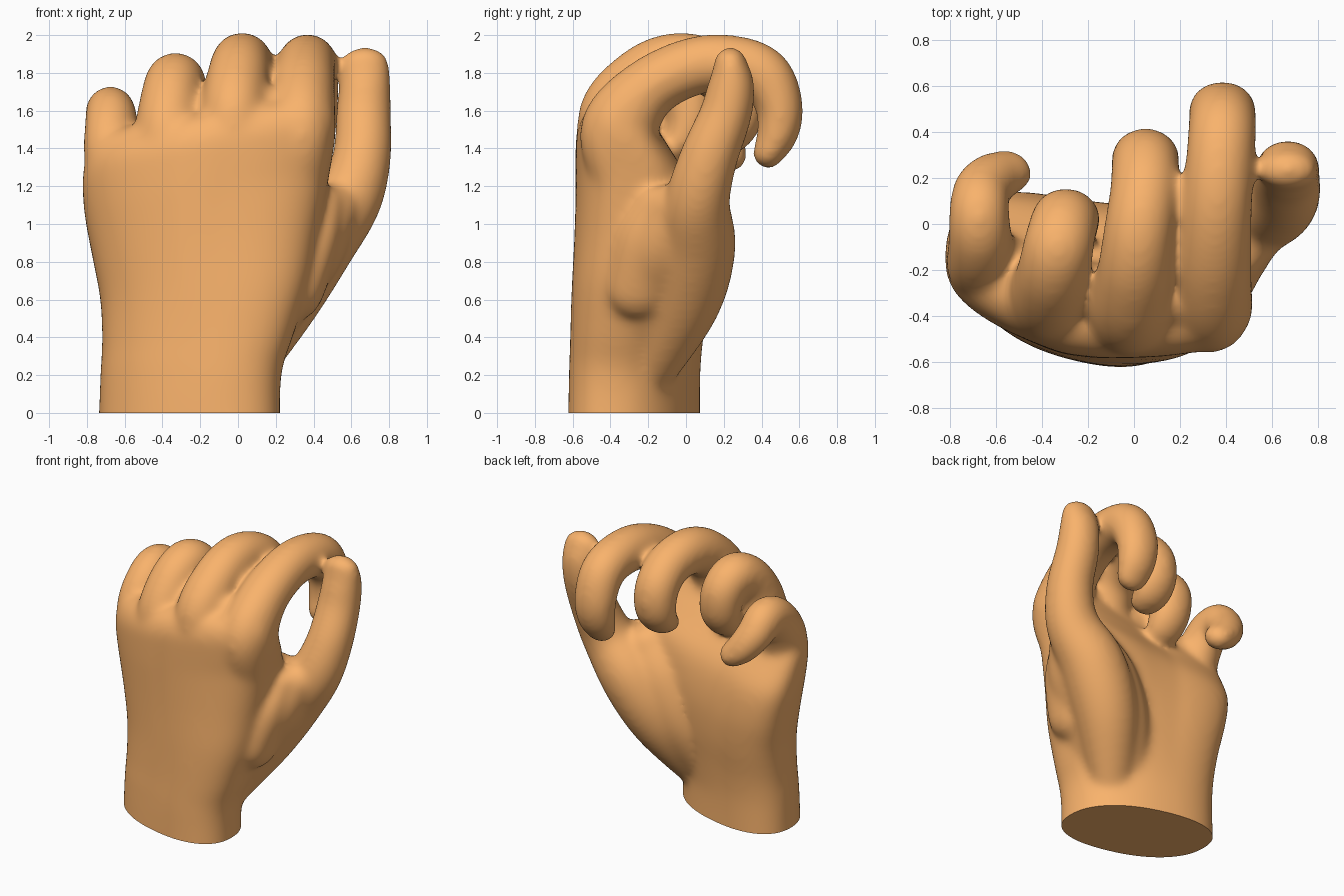
import bpy, bmesh, math
from mathutils import Vector

SEG = 28

def loft(bm, rings):
    """Skin a list of point rings and close both ends."""
    loops = [[bm.verts.new(p) for p in r] for r in rings]
    for a, b in zip(loops, loops[1:]):
        for i in range(len(a)):
            j = (i + 1) % len(a)
            bm.faces.new((a[i], a[j], b[j], b[i]))
    bm.faces.new(loops[0][::-1])
    bm.faces.new(loops[-1])

def spline(pts, steps):
    """Catmull-Rom samples through tuples of any size."""
    p = [pts[0]] + list(pts) + [pts[-1]]
    out = []
    for k in range(1, len(p) - 2):
        for s in range(steps):
            t = s / steps
            out.append([0.5 * (2 * b + (c - a) * t + (2 * a - 5 * b + 4 * c - d) * t * t
                               + (3 * b - a - 3 * c + d) * t ** 3)
                        for a, b, c, d in zip(p[k - 1], p[k], p[k + 1], p[k + 2])])
    return out + [list(pts[-1])]

def digit(bm, pts, side=(1, 0, 0)):
    """Sweep an oval along (x, y, z, half width, half depth), with domed ends."""
    s = spline(pts, 6)
    pos = [Vector(q[:3]) for q in s]
    n = len(s)
    tan = [(pos[min(i + 1, n - 1)] - pos[max(i - 1, 0)]).normalized() for i in range(n)]
    stations = [(pos[i], tan[i], s[i][3], s[i][4]) for i in range(n)]
    def dome(i, sign):
        w, d = s[i][3:]
        return [(pos[i] + tan[i] * sign * d * math.sin(a), tan[i], w * math.cos(a), d * math.cos(a))
                for a in (0.35, 0.7, 1.05, 1.4)]
    stations = dome(0, -1)[::-1] + stations + dome(n - 1, 1)
    rings = []
    for c, t, w, d in stations:
        u = Vector(side)
        u = (u - t * u.dot(t)).normalized()
        v = t.cross(u)
        rings.append([c + u * w * math.cos(a) + v * d * math.sin(a)
                      for a in (2 * math.pi * i / SEG for i in range(SEG))])
    loft(bm, rings)

bm = bmesh.new()

# Wrist and palm: z, x min, x max, y min, y max
palm = [(-0.1, -0.74, 0.225, -0.615, 0.065), (0.2, -0.73, 0.23, -0.61, 0.065),
        (0.4, -0.72, 0.295, -0.605, 0.075), (0.65, -0.73, 0.38, -0.60, 0.10),
        (0.9, -0.77, 0.43, -0.59, 0.10), (1.15, -0.81, 0.48, -0.585, 0.05),
        (1.35, -0.825, 0.515, -0.585, -0.07), (1.46, -0.81, 0.515, -0.58, -0.14),
        (1.55, -0.77, 0.49, -0.54, -0.19), (1.60, -0.70, 0.44, -0.47, -0.24)]
rings = []
for z, x0, x1, y0, y1 in spline(palm, 4):
    w = max(0.0, min(1.0, (z - 0.2) / 1.0))
    e = 0.88 - 0.16 * w
    xc, yc = (x0 + x1) / 2, (y0 + y1) / 2
    ring = []
    for i in range(48):
        a = 2 * math.pi * i / 48
        c, s = math.cos(a), math.sin(a)
        dx = math.copysign(abs(c) ** e, c) * (x1 - x0) / 2
        y = yc + math.copysign(abs(s) ** e, s) * (y1 - y0) / 2 * (0.95 + 0.05 * w)
        y += 0.32 * w * max(0, -dx - 0.1) - 0.24 * (1 - w) * dx   # cupped palm, twisted wrist
        ring.append((xc + dx, y, z + (0.2 if dx < 0 else 0.14) * w * dx))
    rings.append(ring)
loft(bm, rings)

# Index finger
digit(bm, [(0.32, -0.36, 1.25, .15, .15), (0.335, -0.355, 1.50, .18, .205), (0.345, -0.20, 1.715, .168, .165),
           (0.36, 0.05, 1.838, .155, .155), (0.375, 0.27, 1.845, .152, .152), (0.385, 0.42, 1.78, .15, .147),
           (0.385, 0.495, 1.62, .147, .127), (0.385, 0.485, 1.48, .137, .112), (0.385, 0.435, 1.375, .115, .085)])
# Middle finger
digit(bm, [(-0.02, -0.36, 1.25, .16, .16), (-0.02, -0.37, 1.56, .18, .205), (0.0, -0.23, 1.78, .165, .165),
           (0.02, -0.04, 1.858, .155, .158), (0.045, 0.14, 1.82, .152, .15), (0.05, 0.26, 1.71, .15, .145),
           (0.05, 0.285, 1.57, .147, .127), (0.05, 0.235, 1.47, .137, .105), (0.05, 0.17, 1.43, .115, .08)])
# Ring finger
digit(bm, [(-0.37, -0.33, 1.2, .16, .15), (-0.37, -0.31, 1.46, .18, .20), (-0.355, -0.23, 1.67, .162, .165),
           (-0.33, -0.10, 1.758, .155, .153), (-0.305, 0.0, 1.68, .15, .15), (-0.29, 0.02, 1.54, .145, .127),
           (-0.285, -0.03, 1.44, .13, .105), (-0.285, -0.08, 1.41, .115, .08)])
# Little finger, curling inward
digit(bm, [(-0.65, -0.19, 1.15, .14, .15), (-0.665, -0.16, 1.38, .147, .17), (-0.67, -0.06, 1.55, .14, .15),
           (-0.675, 0.06, 1.59, .132, .138), (-0.66, 0.15, 1.51, .127, .122), (-0.60, 0.205, 1.42, .118, .107),
           (-0.53, 0.23, 1.36, .10, .085)], side=(0.85, -0.5, 0))
# Thumb with its fleshy base
digit(bm, [(0.02, -0.20, 0.20, .14, .13), (0.21, -0.03, 0.58, .21, .21), (0.39, 0.045, 0.88, .22, .22),
           (0.58, 0.06, 1.12, .18, .175), (0.655, 0.12, 1.35, .157, .155), (0.665, 0.21, 1.58, .148, .14),
           (0.672, 0.24, 1.74, .138, .125), (0.672, 0.235, 1.85, .13, .09)])
# Webbing behind the thumb and on its palm side
digit(bm, [(0.10, -0.27, 0.30, .10, .16), (0.24, -0.20, 0.62, .16, .22), (0.39, -0.13, 0.88, .18, .20),
           (0.50, -0.06, 1.08, .14, .14)])
digit(bm, [(0.36, -0.26, 0.65, .10, .16), (0.44, -0.20, 0.90, .10, .16), (0.48, -0.14, 1.08, .08, .12)])
digit(bm, [(-0.08, -0.17, 0.25, .16, .13), (0.08, -0.07, 0.60, .22, .20), (0.22, -0.04, 0.90, .22, .20),
           (0.34, -0.03, 1.10, .16, .14)])
# Webbing between the knuckles
for x, y, z in ((-0.53, -0.22, 1.36), (-0.19, -0.32, 1.52), (0.16, -0.35, 1.57)):
    digit(bm, [(x, y, z - 0.2, .13, .13), (x, y, z - 0.08, .13, .15), (x, y + 0.03, z + 0.03, .10, .13)])

bmesh.ops.recalc_face_normals(bm, faces=bm.faces)
me = bpy.data.meshes.new("hand")
bm.to_mesh(me)
bm.free()
hand = bpy.data.objects.new("hand", me)
bpy.context.collection.objects.link(hand)
bpy.context.view_layer.objects.active = hand
hand.select_set(True)

# Fuse the parts into one skin and soften the joints
m = hand.modifiers.new("fuse", 'REMESH')
m.mode = 'VOXEL'
m.voxel_size = 0.016
bpy.ops.object.modifier_apply(modifier="fuse")
m = hand.modifiers.new("soften", 'SMOOTH')
m.factor, m.iterations = 0.5, 45
bpy.ops.object.modifier_apply(modifier="soften")

# Flat cut at the wrist
bm = bmesh.new()
bm.from_mesh(hand.data)
cut = bmesh.ops.bisect_plane(bm, geom=bm.verts[:] + bm.edges[:] + bm.faces[:],
                             plane_co=(0, 0, 0), plane_no=(0, 0, 1), clear_inner=True)
bmesh.ops.holes_fill(bm, edges=[e for e in cut["geom_cut"] if isinstance(e, bmesh.types.BMEdge)])
bm.to_mesh(hand.data)
bm.free()
bpy.ops.object.shade_smooth_by_angle(angle=math.radians(50))

mat = bpy.data.materials.new("skin")
mat.diffuse_color = (0.95, 0.45, 0.15, 1)
hand.data.materials.clear()
hand.data.materials.append(mat)
